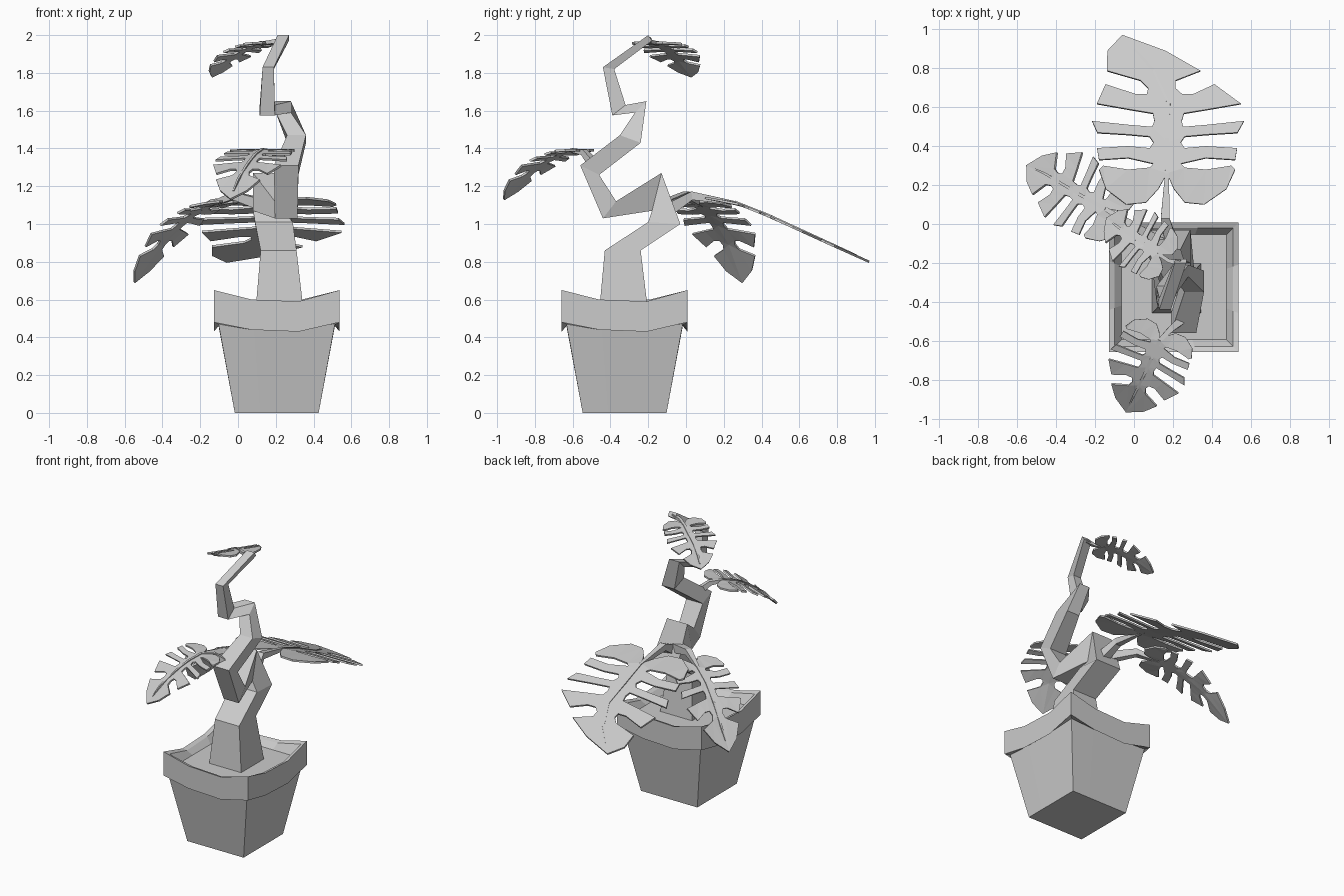
import bpy, bmesh
from mathutils import Vector

cube = bpy.data.objects.get("Cube")
if cube:
    bpy.data.objects.remove(cube)

grey = bpy.data.materials.new("light_grey")
grey.use_nodes = True
grey.diffuse_color = (0.6, 0.6, 0.6, 1)
grey.node_tree.nodes["Principled BSDF"].inputs["Base Color"].default_value = (0.6, 0.6, 0.6, 1)


def make_object(name, bm):
    mesh = bpy.data.meshes.new(name)
    bm.to_mesh(mesh)
    bm.free()
    mesh.materials.append(grey)
    obj = bpy.data.objects.new(name, mesh)
    bpy.context.collection.objects.link(obj)
    return obj


def loft(name, rings):
    """Skin a list of equal point rings and cap both ends."""
    bm = bmesh.new()
    rows = [[bm.verts.new(p) for p in ring] for ring in rings]
    n = len(rows[0])
    for a, b in zip(rows, rows[1:]):
        for i in range(n):
            j = (i + 1) % n
            bm.faces.new((a[i], a[j], b[j], b[i]))
    bm.faces.new(rows[0][::-1])
    bm.faces.new(rows[-1])
    bmesh.ops.recalc_face_normals(bm, faces=bm.faces)
    return make_object(name, bm)


# Pot: square body with a wavy folded rim and soil inside
POT = Vector((0.205, -0.325, 0))


def square_ring(half, corner_z, near_z, far_z):
    points = []
    for dx, dy in ((1, 0), (0, 1), (-1, 0), (0, -1)):
        for t, z in ((-1, corner_z), (-0.4, near_z), (0.35, far_z)):
            points.append(POT + Vector(((dx - dy * t) * half, (dy + dx * t) * half, z)))
    return points


loft("pot", [
    square_ring(0.222, 0, 0, 0),
    square_ring(0.308, 0.47, 0.46, 0.46),
    square_ring(0.333, 0.48, 0.44, 0.43),
    square_ring(0.333, 0.65, 0.6, 0.59),
    square_ring(0.305, 0.63, 0.59, 0.58),
    square_ring(0.27, 0.55, 0.55, 0.55),
])


# Trunk: zigzag of square sections (x, half width, outer y z, inner y z)
SECTIONS = [
    (0.22, 0.128, -0.46, 0.53, -0.2, 0.53),
    (0.215, 0.095, -0.43, 0.86, -0.24, 0.86),
    (0.19, 0.1, -0.2, 1.01, -0.03, 1.0),
    (0.16, 0.08, -0.18, 1.07, -0.13, 1.27),
    (0.255, 0.06, -0.44, 1.03, -0.37, 1.12),
    (0.255, 0.065, -0.56, 1.31, -0.46, 1.26),
    (0.31, 0.05, -0.35, 1.47, -0.24, 1.43),
    (0.24, 0.04, -0.27, 1.59, -0.21, 1.65),
    (0.155, 0.04, -0.39, 1.575, -0.32, 1.63),
    (0.16, 0.03, -0.44, 1.83, -0.38, 1.82),
    (0.24, 0.03, -0.2, 2.0, -0.18, 1.97),
]
loft("trunk", [[(x - h, ya, za), (x + h, ya, za), (x + h, yb, zb), (x - h, yb, zb)]
               for x, h, ya, za, yb, zb in SECTIONS])

# Half leaf: lobes as (distance along, distance across), split at the slots
LOBES = [
    [(0.17, 0), (0.09, 0.04), (0.02, 0.1), (0.01, 0.2), (0.09, 0.31), (0.19, 0.35),
     (0.21, 0.33), (0.19, 0.2), (0.2, 0.09), (0.22, 0.07)],
    [(0.22, 0.07), (0.25, 0.2), (0.24, 0.35), (0.3, 0.36), (0.31, 0.2), (0.3, 0.09), (0.33, 0.07)],
    [(0.33, 0.07), (0.36, 0.09), (0.37, 0.2), (0.38, 0.36), (0.44, 0.39), (0.42, 0.2),
     (0.41, 0.08), (0.44, 0.07)],
    [(0.44, 0.07), (0.48, 0.08), (0.5, 0.2), (0.53, 0.37), (0.63, 0.28), (0.58, 0.15),
     (0.58, 0.09), (0.61, 0.07)],
    [(0.61, 0.07), (0.65, 0.09), (0.7, 0.24), (0.8, 0.15), (0.88, 0)],
]


def along(path, u):
    """Point on the midrib at u from 0 to 1."""
    f = u * (len(path) - 1)
    i = min(int(f), len(path) - 2)
    return Vector(path[i]).lerp(Vector(path[i + 1]), f - i)


def tube(name, points, radii):
    """Thin square tapering stalk."""
    rings = []
    for i, p in enumerate(points):
        d = (Vector(points[min(i + 1, len(points) - 1)]) - Vector(points[max(i - 1, 0)])).normalized()
        side = d.cross(Vector((0, 0, 1))).normalized() * radii[i]
        up = side.cross(d).normalized() * radii[i]
        c = Vector(p)
        rings.append([c + side + up, c - side + up, c - side - up, c + side - up])
    loft(name, rings)


def leaf(name, path, lateral, width, stem_start, stem_mid, thick):
    lateral = Vector(lateral).normalized() * width
    bm = bmesh.new()
    for sign in (1, -1):
        for lobe in LOBES:
            outline = list(lobe)
            if outline[0][1]:
                outline.insert(0, (outline[0][0], 0))
            if outline[-1][1]:
                outline.append((outline[-1][0], 0))
            verts = [bm.verts.new((u, v * sign, 0)) for u, v in outline]
            bm.faces.new(verts if sign > 0 else verts[::-1])
    bmesh.ops.remove_doubles(bm, verts=bm.verts, dist=0.001)
    bmesh.ops.triangulate(bm, faces=bm.faces)
    for vert in bm.verts:
        u, v, _ = vert.co
        vert.co = along(path, u / 0.88) + lateral * v
    bmesh.ops.recalc_face_normals(bm, faces=bm.faces)
    obj = make_object(name, bm)
    mod = obj.modifiers.new("thickness", "SOLIDIFY")
    mod.thickness = 0.012
    mod.offset = 0
    # Raised midrib, then the stalk back to the trunk
    tube(name + "_midrib", [along(path, t) + Vector((0, 0, 0.004)) for t in (0.19, 0.4, 0.6, 0.8, 0.92)],
         [0.009, 0.008, 0.007, 0.006, 0.004])
    tube(name + "_stem", [stem_start, stem_mid, along(path, 0.2)], [thick, thick * 0.7, 0.01])


leaf("back_leaf",
     [(0.16, 0.09, 1.14), (0.17, 0.265, 1.11), (0.17, 0.44, 1.04),
      (0.18, 0.615, 0.96), (0.1, 0.79, 0.88), (-0.06, 0.97, 0.8)],
     (1, 0, 0), 1.0, (0.19, -0.09, 1.08), (0.16, 0.03, 1.15), 0.032)
leaf("right_leaf",
     [(-0.04, 0.02, 1.12), (-0.15, 0.08, 1.1), (-0.26, 0.14, 1.04),
      (-0.36, 0.2, 0.95), (-0.46, 0.26, 0.83), (-0.55, 0.3, 0.69)],
     (0.5, 0.86, 0), 0.52, (0.14, -0.1, 1.1), (-0.02, 0.0, 1.15), 0.03)
leaf("front_leaf",
     [(0.17, -0.53, 1.39), (0.13, -0.6, 1.39), (0.09, -0.69, 1.36),
      (0.05, -0.78, 1.31), (0, -0.88, 1.23), (-0.04, -0.965, 1.13)],
     (0.9, -0.44, 0), 0.54, (0.25, -0.49, 1.32), (0.19, -0.54, 1.38), 0.022)
leaf("top_leaf",
     [(0.18, -0.2, 1.96), (0.12, -0.15, 1.955), (0.05, -0.1, 1.93),
      (-0.02, -0.06, 1.89), (-0.09, -0.01, 1.84), (-0.14, 0.03, 1.78)],
     (0.55, 0.83, 0), 0.43, (0.24, -0.2, 1.975), (0.18, -0.19, 1.965), 0.014)
